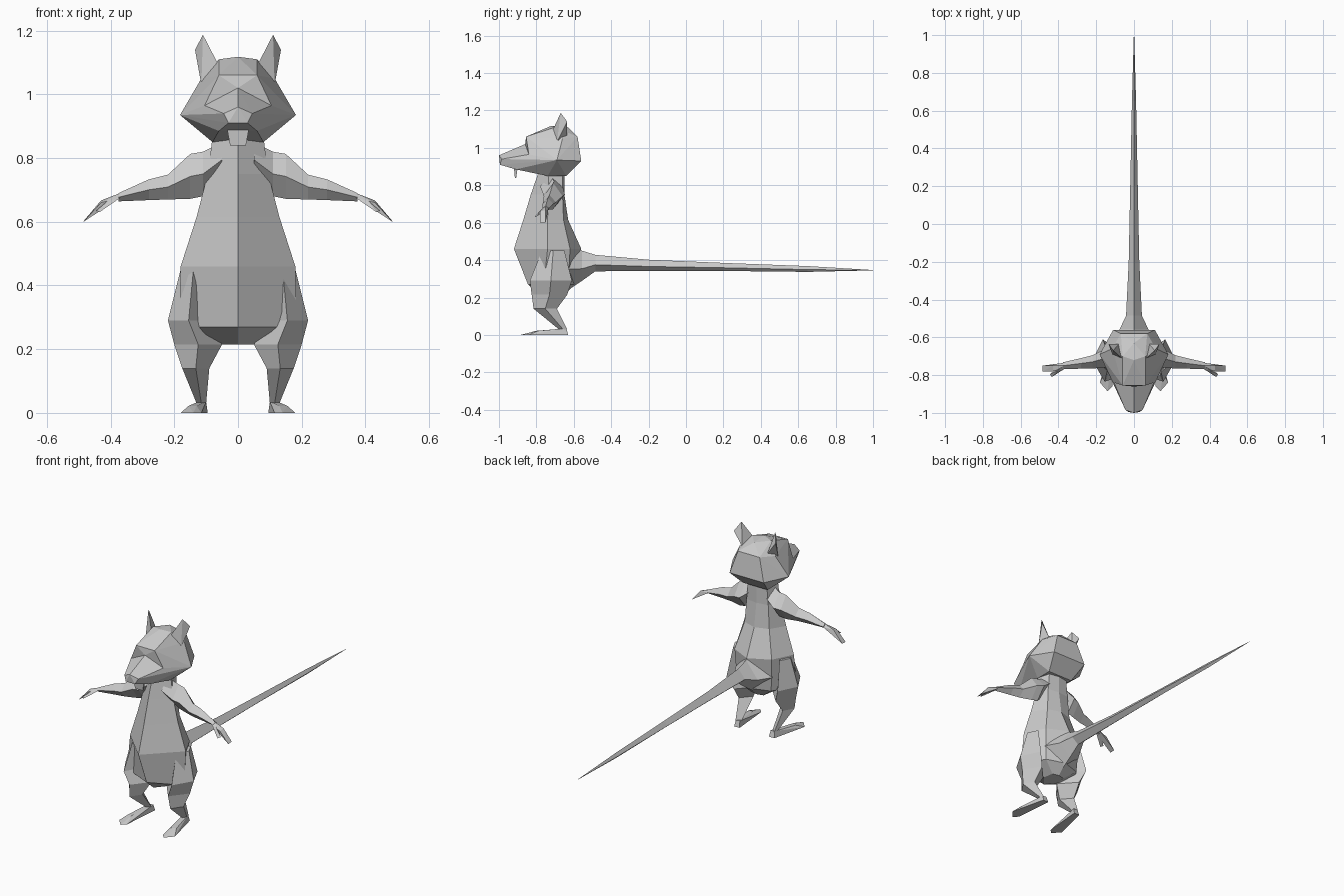
import bpy, bmesh

grey = bpy.data.materials.new("grey_fur")
grey.diffuse_color = (0.6, 0.6, 0.6, 1)


def finish(name, bm, mirror=False):
    """Turn a bmesh into a flat-shaded object, optionally mirrored over x."""
    bmesh.ops.recalc_face_normals(bm, faces=bm.faces)
    mesh = bpy.data.meshes.new(name)
    bm.to_mesh(mesh)
    bm.free()
    mesh.materials.append(grey)
    ob = bpy.data.objects.new(name, mesh)
    bpy.context.collection.objects.link(ob)
    if mirror:
        ob.modifiers.new("mirror", 'MIRROR').use_mirror_merge = False
    return ob


def loft(name, rings, mirror=False):
    """Skin a list of equal-length point rings and cap both ends."""
    bm = bmesh.new()
    vs = [[bm.verts.new(p) for p in r] for r in rings]
    n = len(vs[0])
    for a, b in zip(vs, vs[1:]):
        for i in range(n):
            j = (i + 1) % n
            bm.faces.new((a[i], a[j], b[j], b[i]))
    bm.faces.new(vs[0])
    bm.faces.new(vs[-1])
    return finish(name, bm, mirror)


def hull(name, pts, symmetric=False, mirror=False):
    """Faceted solid wrapped around a few points."""
    pts = set(pts)
    if symmetric:
        pts |= {(-x, y, z) for x, y, z in pts if x}
    bm = bmesh.new()
    for p in sorted(pts):
        bm.verts.new(p)
    bmesh.ops.convex_hull(bm, input=bm.verts[:])
    bmesh.ops.delete(bm, geom=[v for v in bm.verts if not v.link_faces], context='VERTS')
    return finish(name, bm, mirror)


# Torso: height, front y, side x, side y, back-side x, back-side y, back y
torso = []
for z, yf, w, ys, xb, yb, yc in [
        (0.865, -0.79, 0.080, -0.735, 0.06, -0.66, -0.65),
        (0.75, -0.83, 0.095, -0.735, 0.07, -0.66, -0.65),
        (0.615, -0.87, 0.130, -0.74, 0.08, -0.655, -0.63),
        (0.46, -0.92, 0.180, -0.74, 0.12, -0.62, -0.56),
        (0.27, -0.845, 0.185, -0.76, 0.11, -0.63, -0.595),
        (0.215, -0.78, 0.050, -0.72, 0.04, -0.66, -0.65)]:
    torso.append([(0, yf, z), (w, ys, z), (xb, yb, z), (0, yc, z),
                  (-xb, yb, z), (-w, ys, z)])
loft("torso", torso)

# Tail: y, half width, top z, bottom z
tail = []
for y, w, top, bot in [(-0.63, 0.12, 0.52, 0.24), (-0.555, 0.075, 0.45, 0.29),
                       (-0.485, 0.042, 0.428, 0.34), (-0.2, 0.028, 0.402, 0.342),
                       (0.2, 0.02, 0.385, 0.342), (0.65, 0.011, 0.368, 0.337),
                       (1.0, 0.001, 0.347, 0.345)]:
    mid = bot + (top - bot) * 0.4
    tail.append([(0, y, top), (w, y, mid), (0, y, bot), (-w, y, mid)])
loft("tail", tail)

# Head: skull and pointed muzzle
bridge, eye, cheek, jaw = (0, -0.86, 1.02), (0.105, -0.84, 0.965), (0.182, -0.69, 0.935), (0.08, -0.74, 0.85)
hull("skull", [bridge, eye, cheek, jaw, (0.06, -0.855, 1.06), (0, -0.72, 1.118),
               (0.06, -0.70, 1.11), (0.115, -0.66, 1.05), (0.11, -0.56, 0.93),
               (0.07, -0.58, 1.06), (0, -0.63, 1.11), (0.08, -0.64, 0.85)], symmetric=True)
hull("muzzle", [bridge, eye, cheek, jaw, (0, -1.0, 0.96), (0.045, -0.985, 0.94),
                (0.03, -0.995, 0.91), (0.06, -0.91, 0.885)], symmetric=True)
hull("front_teeth", [(0.035, -0.92, 0.895), (0.03, -0.90, 0.895), (0.025, -0.915, 0.84),
                     (0.025, -0.908, 0.84)], symmetric=True)
hull("ear", [(0.065, -0.71, 1.10), (0.11, -0.67, 1.187), (0.135, -0.635, 1.14),
             (0.115, -0.69, 1.03), (0.08, -0.635, 1.06)], mirror=True)

# Arms: x, y, top z, bottom z, half depth
arm = []
for x, y, top, bot, d in [(0.05, -0.72, 0.85, 0.74, 0.06), (0.11, -0.705, 0.82, 0.68, 0.058),
                          (0.15, -0.71, 0.813, 0.672, 0.05), (0.22, -0.73, 0.748, 0.67, 0.035),
                          (0.28, -0.738, 0.733, 0.668, 0.028), (0.375, -0.75, 0.69, 0.664, 0.018)]:
    mid = (top + bot) / 2
    arm.append([(x, y, top), (x, y - d, mid), (x, y, bot), (x, y + d, mid)])
loft("arm", arm, mirror=True)

# Hands: fingers and thumb
wrist = [(0.37, -0.75, 0.69), (0.37, -0.768, 0.675), (0.37, -0.735, 0.675)]
hull("fingers", wrist + [(0.43, -0.75, 0.667), (0.43, -0.78, 0.66), (0.42, -0.765, 0.645),
                         (0.485, -0.75, 0.602), (0.485, -0.782, 0.60)], mirror=True)
hull("thumb", wrist + [(0.41, -0.78, 0.665), (0.445, -0.795, 0.635), (0.435, -0.81, 0.63)], mirror=True)

# Legs: height, inner x, outer x, front y, back y
leg = []
for z, xi, xo, yf, yb in [(0.45, 0.10, 0.18, -0.77, -0.65), (0.29, 0.09, 0.22, -0.835, -0.61),
                          (0.215, 0.05, 0.20, -0.825, -0.635), (0.14, 0.09, 0.175, -0.815, -0.69),
                          (0.03, 0.10, 0.13, -0.68, -0.635)]:
    xm, ym = (xi + xo) / 2, (yf + yb) / 2
    leg.append([(xm, yf, z), (xo, ym, z), (xm + 0.01, yb, z), (xi, ym, z)])
loft("leg", leg, mirror=True)

# Feet: flat wedges turned slightly outward
hull("foot", [(0.095, -0.63, 0), (0.13, -0.63, 0), (0.10, -0.64, 0.035), (0.125, -0.64, 0.035),
              (0.105, -0.69, 0.028), (0.135, -0.69, 0.028), (0.115, -0.86, 0), (0.14, -0.885, 0),
              (0.18, -0.84, 0), (0.13, -0.80, 0.022), (0.155, -0.79, 0.022)], mirror=True)
